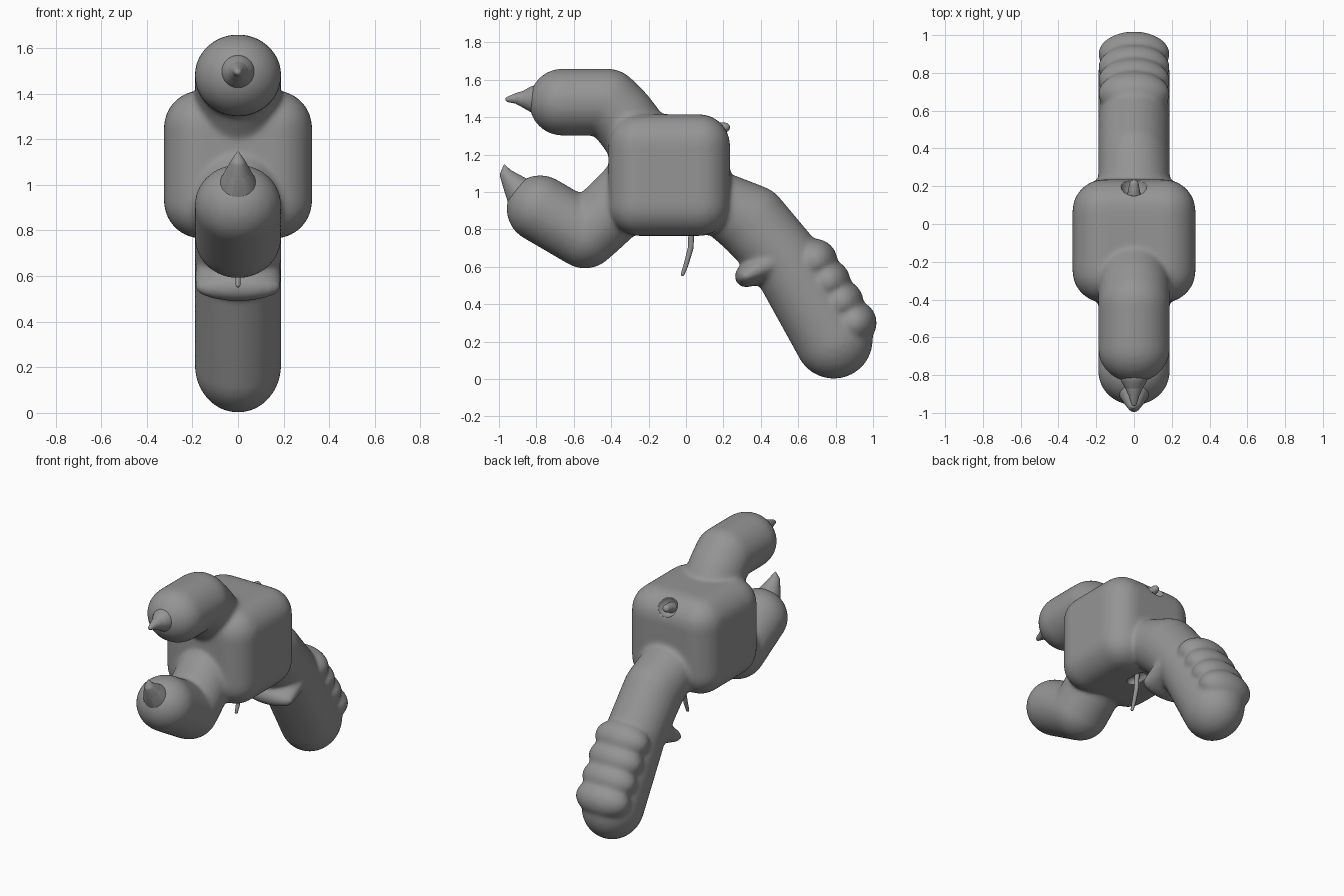
import bpy, bmesh, math
from mathutils import Vector, Matrix

default_cube = bpy.data.objects.get("Cube")
if default_cube:
    bpy.data.objects.remove(default_cube)

grey = bpy.data.materials.new("clay_grey")
grey.use_nodes = True
colour = (0.3, 0.3, 0.3, 1)
grey.diffuse_color = colour
grey.node_tree.nodes["Principled BSDF"].inputs["Base Color"].default_value = colour

SEGMENTS = 32
RINGS = 16
TUBE_WIDTH = 0.19  # half the width of barrels and handle


def add_hull(bm, balls, width=None):
    """Wrap a convex skin around balls given as (y, z, radius)."""
    points = []
    for y, z, radius in balls:
        for ring in range(RINGS):
            polar = math.pi * (ring + 0.5) / RINGS
            for segment in range(SEGMENTS):
                turn = math.tau * segment / SEGMENTS
                offset = Vector((
                    math.cos(polar) * (width or radius),
                    math.sin(polar) * math.cos(turn) * radius,
                    math.sin(polar) * math.sin(turn) * radius))
                points.append(bm.verts.new(offset + Vector((0, y, z))))
    hull = bmesh.ops.convex_hull(bm, input=points)
    leftover = {item for item in hull["geom_interior"] + hull["geom_unused"]
                if isinstance(item, bmesh.types.BMVert)}
    bmesh.ops.delete(bm, geom=list(leftover), context='VERTS')


def add_chain(bm, balls, width=None):
    """Join each ball to the next one, like a bent sausage."""
    for pair in zip(balls, balls[1:]):
        add_hull(bm, pair, width)


def make_object(name, bm):
    bmesh.ops.recalc_face_normals(bm, faces=bm.faces)
    mesh = bpy.data.meshes.new(name)
    bm.to_mesh(mesh)
    bm.free()
    mesh.materials.append(grey)
    mesh.shade_smooth()
    obj = bpy.data.objects.new(name, mesh)
    bpy.context.collection.objects.link(obj)
    return obj


def make_chain(name, balls, width=None):
    bm = bmesh.new()
    add_chain(bm, balls, width)
    return make_object(name, bm)


# Rounded block in the middle
skin = bmesh.new()
bmesh.ops.create_cube(skin, size=0.65, matrix=Matrix.Translation((0, -0.09, 1.09)))
bmesh.ops.bevel(skin, geom=skin.edges[:], offset=0.165, segments=8, profile=0.5,
                affect='EDGES')

# Upper and lower barrels, each bending back into the block
add_chain(skin, [(-0.66, 1.48, 0.18), (-0.42, 1.48, 0.18),
                 (-0.34, 1.4, 0.18), (-0.15, 1.15, 0.18)], TUBE_WIDTH)
add_chain(skin, [(-0.78, 0.91, 0.18), (-0.54, 0.77, 0.18),
                 (-0.45, 0.85, 0.18), (-0.3, 1, 0.18)], TUBE_WIDTH)

# Handle, finger stop and the ridges along its back
add_chain(skin, [(0.79, 0.21, 0.21), (0.53, 0.64, 0.19),
                 (0.35, 0.84, 0.2), (0.2, 0.93, 0.17)], TUBE_WIDTH)
add_chain(skin, [(0.32, 0.55, 0.06), (0.45, 0.62, 0.1)], TUBE_WIDTH)
for step in range(4):
    add_hull(skin, [(0.69 + 0.07 * step, 0.63 - 0.11 * step, 0.12)], TUBE_WIDTH)

# Fuse everything into one soft skin
body = make_object("body", skin)
remesh = body.modifiers.new("fuse", 'REMESH')
remesh.mode = 'VOXEL'
remesh.voxel_size = 0.013
remesh.use_smooth_shade = True
soften = body.modifiers.new("soften", 'SMOOTH')
soften.factor = 0.5
soften.iterations = 12

# Dimple around the knob and slot above the trigger
cutters = [
    make_chain("knob_dimple", [(0.21, 1.36, 0.07), (0.24, 1.39, 0.07)]),
    make_chain("trigger_slot", [(-0.01, 0.76, 0.04), (0.07, 0.76, 0.04)]),
]
for cutter in cutters:
    cutter.hide_render = True
    cutter.hide_viewport = True
    cut = body.modifiers.new(cutter.name, 'BOOLEAN')
    cut.operation = 'DIFFERENCE'
    cut.object = cutter

# Rear knob, pointed barrel tips and the thin curved trigger
make_chain("rear_knob", [(0.13, 1.32, 0.04), (0.18, 1.34, 0.03), (0.21, 1.345, 0.025)])
make_chain("upper_tip", [(-0.8, 1.495, 0.075), (-0.85, 1.495, 0.05),
                         (-0.9, 1.5, 0.03), (-0.95, 1.495, 0.015)])
make_chain("lower_tip", [(-0.87, 0.98, 0.09), (-0.92, 1.04, 0.06),
                         (-0.96, 1.09, 0.035), (-0.97, 1.14, 0.006)])
make_chain("trigger", [(0.03, 0.82, 0.016), (0.025, 0.7, 0.015),
                       (0, 0.61, 0.013), (-0.018, 0.56, 0.01)])
